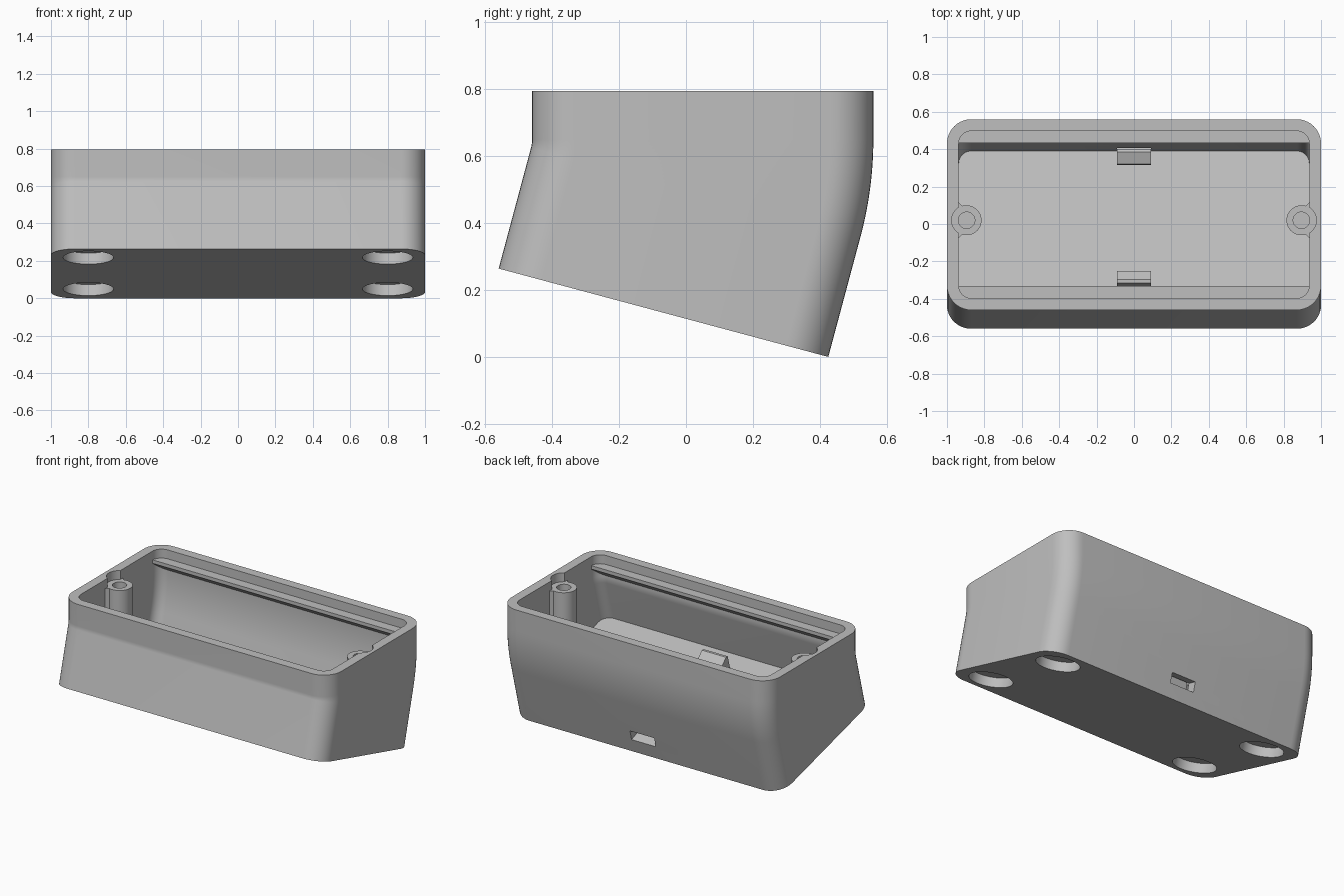
import bpy
import bmesh
from math import sin, cos, pi, radians
from mathutils import Vector

if "Cube" in bpy.data.objects:
    bpy.data.objects.remove(bpy.data.objects["Cube"], do_unlink=True)

TILT = radians(15)
PIVOT_Y, PIVOT_Z = -0.56, 0.65      # centre of the bend
TOP, LEDGE = 0.795, 0.735
WALL, FLOOR, LEG = 0.063, 0.10, 0.373

grey = bpy.data.materials.new("plain grey")
grey.use_nodes = True
grey.diffuse_color = (0.52, 0.52, 0.52, 1)
grey.node_tree.nodes["Principled BSDF"].inputs["Base Color"].default_value = grey.diffuse_color


def tilted(u, v):
    """y, z of a point u along the sloping base and v above it."""
    return (-0.56 + u * cos(TILT) + v * sin(TILT),
            0.265 - u * sin(TILT) + v * cos(TILT))


def loft(name, rings):
    """Closed solid through equal rings of points."""
    bm = bmesh.new()
    loops = [[bm.verts.new(p) for p in ring] for ring in rings]
    n = len(loops[0])
    for a, b in zip(loops, loops[1:]):
        for i in range(n):
            j = (i + 1) % n
            bm.faces.new((a[i], a[j], b[j], b[i]))
    bm.faces.new(loops[0])
    bm.faces.new(loops[-1])
    bmesh.ops.recalc_face_normals(bm, faces=bm.faces)
    mesh = bpy.data.meshes.new(name)
    bm.to_mesh(mesh)
    bm.free()
    mesh.materials.append(grey)
    ob = bpy.data.objects.new(name, mesh)
    bpy.context.collection.objects.link(ob)
    return ob


def prism_x(name, profile, x0, x1):
    return loft(name, [[(x, y, z) for y, z in profile] for x in (x0, x1)])


def prism_z(name, outline, z0, z1):
    return loft(name, [[(x, y, z) for x, y in outline] for z in (z0, z1)])


def circle(x, y, r, n=40):
    return [(x + r * cos(2 * pi * i / n), y + r * sin(2 * pi * i / n)) for i in range(n)]


def rounded_sweep(name, inset, radius, top, leg):
    """Rounded rectangle swept down, round the bend and along the sloping leg."""
    hx, hy, mid = 1 - inset - radius, 0.51 - inset - radius, 0.05
    outline = []
    for k, (sx, sy) in enumerate(((1, 1), (-1, 1), (-1, -1), (1, -1))):
        for i in range(11):
            a = (k + i / 10) * pi / 2
            outline.append((sx * hx + radius * cos(a), mid + sy * hy + radius * sin(a)))
    rings = [[(x, y, top) for x, y in outline]]
    steps = [(TILT * i / 12, 0) for i in range(13)] + [(TILT, leg)]
    for t, s in steps:
        rings.append([(x, PIVOT_Y + (y - PIVOT_Y) * cos(t) - s * sin(t),
                       PIVOT_Z - (y - PIVOT_Y) * sin(t) - s * cos(t)) for x, y in outline])
    return loft(name, rings)


def cut(target, cutter):
    cutter.hide_render = True
    mod = target.modifiers.new("cut", "BOOLEAN")
    mod.operation = "DIFFERENCE"
    mod.solver = "EXACT"
    mod.object = cutter
    bpy.context.view_layer.objects.active = target
    bpy.ops.object.modifier_apply(modifier=mod.name)
    bpy.data.objects.remove(cutter, do_unlink=True)


def smooth(ob):
    bpy.ops.object.select_all(action="DESELECT")
    ob.select_set(True)
    bpy.context.view_layer.objects.active = ob
    bpy.ops.object.shade_smooth_by_angle(angle=radians(30))


# Bent shell, hollowed with an even wall
shell = rounded_sweep("shell", 0, 0.13, TOP, LEG)
cut(shell, rounded_sweep("cavity", WALL, 0.067, TOP + 0.1, LEG - FLOOR))

# Round foot recesses, square to the sloping base
normal = Vector((0, sin(TILT), cos(TILT)))
for sx in (-1, 1):
    for u in (0.18, 0.83):
        rings = []
        for v in (-0.05, 0.06):
            rings.append([(x, *tilted(w, v)) for x, w in circle(sx * 0.8, u, 0.135)])
        cut(shell, loft("foot_recess", rings))

# Port through the back wall
port = [tilted(u, v) for u, v in ((0.93, 0.101), (1.1, 0.085), (1.1, 0.16), (0.93, 0.16))]
cut(shell, prism_x("port", port, -0.09, 0.09))

# Screw posts with pockets in the rim
for side, sx in (("left", 1), ("right", -1)):
    cx = sx * 0.895
    cut(shell, prism_z("pocket", circle(cx, 0.02, 0.08), LEDGE, TOP + 0.1))
    web = [(sx * 0.95, -0.085), (sx * 0.95, 0.125), (sx * 0.915, 0.095),
           (sx * 0.88, 0.09), (sx * 0.88, -0.05), (sx * 0.915, -0.055)]
    for name, outline in (("screw_post", circle(cx, 0.02, 0.08)), ("post_web", web)):
        part = prism_z(side + "_" + name, outline, 0.16, LEDGE)
        cut(part, prism_z("screw_hole", circle(cx, 0.02, 0.044), 0.4, TOP + 0.1))
        smooth(part)
smooth(shell)

# Lid ledges along front and back walls, chamfered beneath
for name, edge, s in (("back_ledge", 0.432, 1), ("front_ledge", -0.332, -1)):
    prism_x(name, [(edge, LEDGE), (edge + s * 0.09, LEDGE), (edge + s * 0.09, 0.64),
                   (edge, 0.712)], -0.95, 0.95)

# Hooked board clips on the floor
for name, u, s in (("front_clip", 0.2, 1), ("back_clip", 0.94, -1)):
    hook = ((0, 0.08), (0, 0.2), (0.018, 0.205), (0.075, 0.17), (0.075, 0.158), (0.035, 0.145), (0.035, 0.08))
    prism_x(name, [tilted(u + s * a, v) for a, v in hook], -0.09, 0.09)
